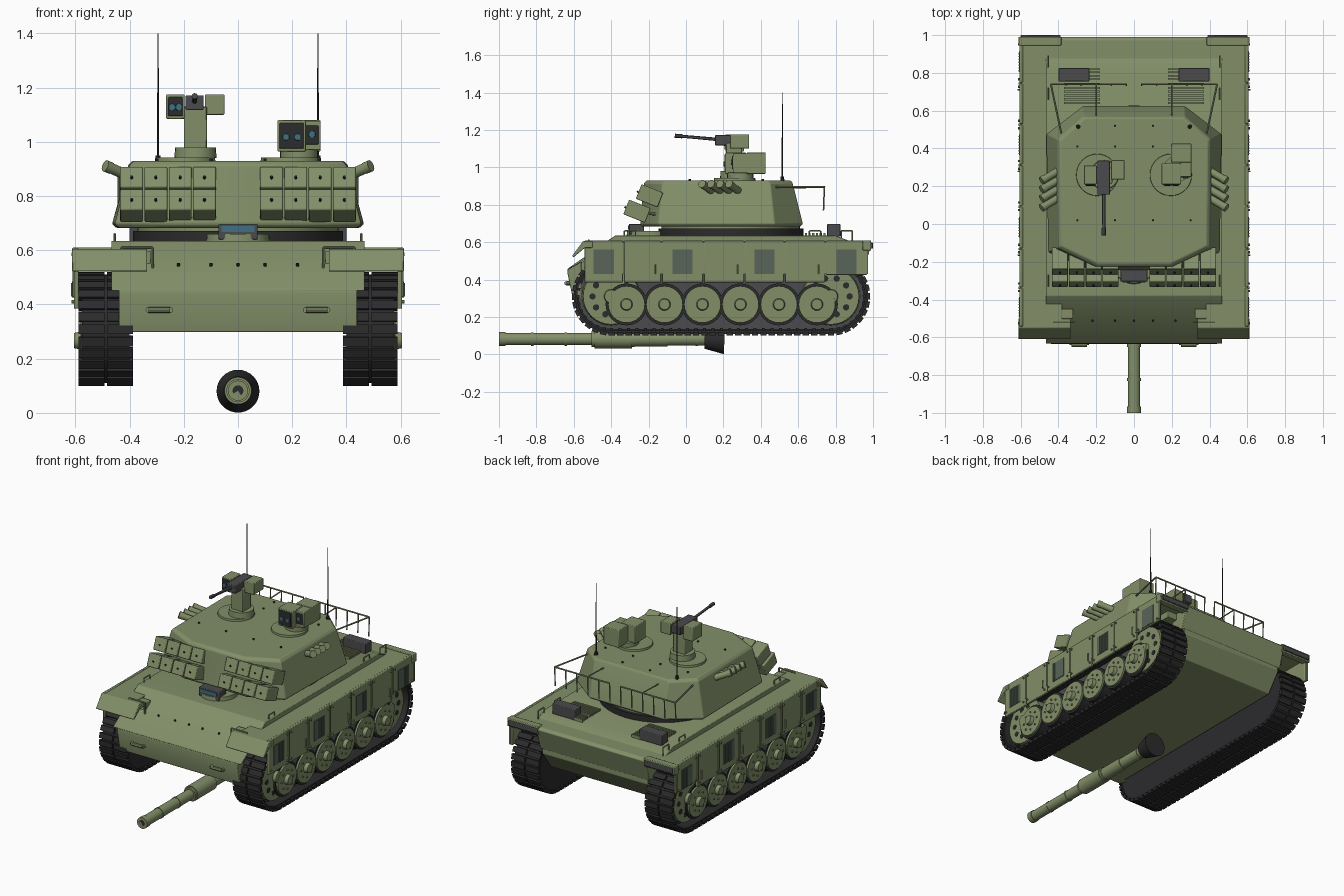
import bpy, bmesh, math
from math import sin, cos, pi
from mathutils import Vector, Matrix

def mat(name, c):
    m = bpy.data.materials.new(name)
    m.diffuse_color = (*c, 1)
    return m

GREEN = mat("green", (0.225, 0.275, 0.14))
DARK = mat("rubber", (0.025, 0.025, 0.027))
STEEL = mat("steel", (0.07, 0.07, 0.075))
MESH = mat("grille", (0.1, 0.13, 0.1))
GLASS = mat("glass", (0.05, 0.16, 0.22))
CREAM = mat("lamp", (0.75, 0.65, 0.45))

def finish(name, bm, m, bevel=0):
    bmesh.ops.recalc_face_normals(bm, faces=bm.faces[:])
    me = bpy.data.meshes.new(name)
    bm.to_mesh(me)
    bm.free()
    me.materials.append(m)
    o = bpy.data.objects.new(name, me)
    bpy.context.collection.objects.link(o)
    if bevel:
        b = o.modifiers.new("bevel", 'BEVEL')
        b.width, b.segments, b.limit_method = bevel, 2, 'ANGLE'
    return o

def box(name, x, y, z, m=GREEN, bevel=0.004, tilt=0):
    bm = bmesh.new()
    c = Vector((sum(x) / 2, sum(y) / 2, sum(z) / 2))
    d = [abs(v[1] - v[0]) for v in (x, y, z)]
    M = Matrix.Translation(c) @ Matrix.Rotation(tilt, 4, 'X') @ Matrix.Diagonal((*d, 1))
    bmesh.ops.create_cube(bm, size=1, matrix=M)
    return finish(name, bm, m, bevel)

def mx(s, a, b):
    return (s * a, s * b)

def cyls(name, items, m=GREEN, n=24):
    # items: (start, end, radius, end radius)
    bm = bmesh.new()
    for p, q, r, r2 in items:
        p, q = Vector(p), Vector(q)
        M = Matrix.Translation((p + q) / 2) @ (q - p).to_track_quat('Z', 'Y').to_matrix().to_4x4()
        bmesh.ops.create_cone(bm, cap_ends=True, segments=n, radius1=r, radius2=r2,
                              depth=(q - p).length, matrix=M)
    return finish(name, bm, m)

def rods(name, pts, r=0.004, m=GREEN, n=8):
    return cyls(name, [(a, b, r, r) for a, b in zip(pts, pts[1:])], m, n)

def loft(name, rings, m=GREEN, bevel=0):
    bm = bmesh.new()
    vs = [[bm.verts.new(p) for p in r] for r in rings]
    n = len(vs[0])
    for a, b in zip(vs, vs[1:]):
        for i in range(n):
            j = (i + 1) % n
            bm.faces.new((a[i], a[j], b[j], b[i]))
    bm.faces.new(vs[0])
    bm.faces.new(vs[-1])
    return finish(name, bm, m, bevel)

def prism(name, yz, x0, x1, m=GREEN, bevel=0.004):
    return loft(name, [[(x, y, z) for y, z in yz] for x in (x0, x1)], m, bevel)

# hull
prism("lower_hull", [(-0.6, 0.298), (-0.62, 0.45), (-0.4, 0.6), (0.95, 0.6), (0.95, 0.42), (0.86, 0.298)], -0.385, 0.385)
prism("nose", [(-0.605, 0.298), (-0.635, 0.44), (-0.63, 0.458), (-0.56, 0.508), (-0.56, 0.298)], -0.44, 0.44)
prism("upper_hull", [(-0.635, 0.45), (-0.63, 0.46), (-0.38, 0.635), (0.8, 0.635), (0.89, 0.6), (0.89, 0.53), (-0.5, 0.53)], -0.467, 0.467)
prism("rear_plate", [(0.85, 0.605), (0.975, 0.605), (0.992, 0.59), (0.95, 0.45), (0.85, 0.45)], -0.4, 0.4)

def stadium(r, k=20):
    pts = [(-0.4 - r * sin(pi * i / k), 0.31 + r * cos(pi * i / k)) for i in range(k + 1)]
    return pts + [(0.775 + r * sin(pi * i / k), 0.31 - r * cos(pi * i / k)) for i in range(k + 1)]

def track_point(t, r):
    L, A = 1.175, pi * r
    t %= 2 * (L + A)
    if t < L:
        return 0.775 - t, 0.31 - r, pi
    if t < L + A:
        a = (t - L) / r
        return -0.4 - r * sin(a), 0.31 - r * cos(a), pi - a
    if t < 2 * L + A:
        return -0.4 + t - L - A, 0.31 + r, 0
    a = (t - 2 * L - A) / r
    return 0.775 + r * sin(a), 0.31 + r * cos(a), -a

WHEELS = (-0.318, -0.115, 0.088, 0.291, 0.497, 0.7)
EDGES = (-0.545, -0.335, -0.13, 0.094, 0.313, 0.527, 0.746, 0.97)

for s, side in ((-1, "left"), (1, "right")):
    # tracks
    o, i = stadium(0.2), stadium(0.182)
    loft("track_band_" + side, [[(s * x, *p) for p in r] for x, r in ((0.4, i), (0.4, o), (0.575, o), (0.575, i), (0.4, i))], DARK)
    bm = bmesh.new()
    N, length = 80, 2 * (1.175 + pi * 0.2)
    for k in range(N):
        y, z, a = track_point(k * length / N, 0.2)
        R = Matrix.Translation((0, y, z)) @ Matrix.Rotation(a, 4, 'X')
        for x, w, h, dz, d in ((0.435, 0.096, 0.02, 0, 0.034), (0.541, 0.096, 0.02, 0, 0.034), (0.488, 0.02, 0.03, -0.015, 0.015)):
            bmesh.ops.create_cube(bm, size=1, matrix=R @ Matrix.Translation((s * x, 0, dz)) @ Matrix.Diagonal((w, d, h, 1)))
    finish("track_links_" + side, bm, DARK)
    prism("track_inner_wall_" + side, stadium(0.176), s * 0.405, s * 0.44, STEEL, 0)

    # road wheels
    for y in WHEELS:
        z = 0.267
        cyls("tyre", [((s * x, y, z), (s * (x + 0.06), y, z), 0.112, 0.112) for x in (0.43, 0.51)], DARK, 32)
        bits = [((s * 0.5, y, z), (s * 0.582, y, z), 0.101, 0.098), ((s * 0.575, y, z), (s * 0.606, y, z), 0.034, 0.028)]
        bits += [((s * 0.575, y + 0.062 * cos(a * pi / 4), z + 0.062 * sin(a * pi / 4)),
                  (s * 0.588, y + 0.062 * cos(a * pi / 4), z + 0.062 * sin(a * pi / 4)), 0.006, 0.006) for a in range(8)]
        cyls("road_wheel", bits)
    # idler and sprocket
    for y, name in ((-0.4, "idler"), (0.775, "sprocket")):
        cyls(name, [((s * 0.44, y, 0.31), (s * 0.56, y, 0.31), 0.155, 0.15), ((s * 0.55, y, 0.31), (s * 0.58, y, 0.31), 0.04, 0.035)], GREEN, 32)
        cyls(name + "_holes", [((s * 0.55, y + 0.1 * cos(a * pi / 5), 0.31 + 0.1 * sin(a * pi / 5)),
                                (s * 0.562, y + 0.1 * cos(a * pi / 5), 0.31 + 0.1 * sin(a * pi / 5)), 0.017, 0.017) for a in range(10)], DARK, 12)

    # fenders, mudguards and skirts
    box("fender", mx(s, 0.38, 0.6), (-0.545, 0.98), (0.575, 0.605))
    prism("front_mudguard", [(-0.5, 0.605), (-0.55, 0.605), (-0.61, 0.525), (-0.6, 0.52), (-0.54, 0.57), (-0.5, 0.57)], s * 0.335, s * 0.612)
    box("rear_mudguard", mx(s, 0.385, 0.612), (0.945, 0.99), (0.555, 0.61))
    box("tail_lamp_bar", mx(s, 0.39, 0.6), (0.985, 1.0), (0.565, 0.597), STEEL)
    for k, (a, b) in enumerate(zip(EDGES, EDGES[1:])):
        box("skirt_panel", mx(s, 0.588, 0.606), (a + 0.003, b - 0.003), (0.425 if k == 6 else 0.385, 0.608))
        if k % 2 == 0:
            c = (a + b) / 2
            box("skirt_grille", mx(s, 0.6, 0.609), (c - 0.054, c + 0.054), (0.43, 0.56), MESH, 0)
            for j in range(7):
                box("grille_slat", mx(s, 0.606, 0.611), (c - 0.05 + j * 0.015, c - 0.044 + j * 0.015), (0.432, 0.558), MESH, 0)
        else:
            rods("skirt_handle", [(s * 0.6, b - 0.035, 0.43), (s * 0.613, b - 0.035, 0.43), (s * 0.613, b - 0.035, 0.48), (s * 0.6, b - 0.035, 0.48)])
        box("skirt_strip", mx(s, 0.6, 0.611), (b - 0.008, b + 0.004), (0.43, 0.6), GREEN, 0)
        cyls("skirt_bolts", [((s * 0.6, y, z), (s * 0.614, y, z), 0.006, 0.006) for y in (a + 0.02, b - 0.02) for z in (0.41 + 0.03 * (k == 6), 0.585)], GREEN, 8)

    # headlights with guards, tow hooks and deck handles
    box("headlight_housing", mx(s, 0.322, 0.39), (-0.5, -0.45), (0.54, 0.598))
    box("headlight_lens", mx(s, 0.337, 0.38), (-0.507, -0.495), (0.55, 0.588), CREAM)
    x0, x1 = s * 0.315, s * 0.43
    rods("headlight_guard", [(x0, -0.52, 0.53), (x0, -0.52, 0.61), (x1, -0.52, 0.61), (x1, -0.52, 0.54)], 0.005)
    rods("tow_hook", [(s * 0.25, -0.615, 0.38), (s * 0.25, -0.64, 0.38), (s * 0.33, -0.64, 0.38), (s * 0.33, -0.615, 0.38)], 0.011)
    for y in (-0.33, 0.66, 0.83):
        rods("deck_handle", [(s * 0.455, y, 0.6), (s * 0.455, y, 0.66), (s * 0.455, y + 0.06, 0.66), (s * 0.455, y + 0.06, 0.6)])

    # engine deck grilles and exhaust covers
    for k in range(6):
        box("deck_slat", mx(s, 0.18, 0.37), (0.635 + 0.02 * k, 0.646 + 0.02 * k), (0.63, 0.65), GREEN, 0)
    for k in range(4):
        box("inner_slat", mx(s, 0.18, 0.25), (0.765 + 0.017 * k, 0.773 + 0.017 * k), (0.63, 0.65), GREEN, 0)
    box("exhaust_cover", mx(s, 0.235, 0.4), (0.755, 0.825), (0.63, 0.698), STEEL)

    # reactive armour blocks with brackets
    for k in range(4):
        x = 0.082 + 0.0895 * k
        for y, z in ((-0.195, 0.848), (-0.262, 0.765)):
            box("armour_block", mx(s, x, x + 0.084), (y - 0.062, y + 0.062), (z - 0.042, z + 0.042), GREEN, 0.005, -0.38)
            cyls("armour_bolts", [((s * (x + 0.042), y - 0.04, z), (s * (x + 0.042), y - 0.066, z + 0.025), 0.005, 0.005)], DARK, 8)
            rods("armour_bracket", [(s * (x + 0.042), y, z), (s * (x + 0.042), -0.08, z - 0.03)], 0.008)

    # smoke launchers
    for k in range(4):
        y = 0.115 + 0.048 * k
        p, q = Vector((s * 0.405, y + 0.02, 0.875)), Vector((s * 0.49, y - 0.03, 0.912))
        cyls("smoke_launcher", [(p, q, 0.02, 0.02), (p.lerp(q, 0.75), q, 0.022, 0.022)], GREEN, 16)
    # antennas
    cyls("antenna", [((s * 0.295, 0.515, 0.92), (s * 0.295, 0.515, 0.95), 0.012, 0.009), ((s * 0.295, 0.515, 0.95), (s * 0.295, 0.515, 1.4), 0.004, 0.002)], DARK, 8)
    # turret rear rail
    rods("rail", [(s * 0.385, 0.48, 0.895), (s * 0.44, 0.74, 0.895), (s * 0.04, 0.74, 0.895)], 0.005)
    for k in range(6):
        x = s * (0.04 + 0.08 * k)
        rods("rail_post", [(x, 0.74, 0.895), (x, 0.735, 0.77)])
    rods("rail_brace", [(s * 0.2, 0.57, 0.89), (s * 0.2, 0.74, 0.895)])

# turret
def octo(y0, y1, y2, y3, xf, xa, xb, xr, z):
    half = [(xf, y0), (xa, y1), (xb, y2), (xr, y3)]
    return [(x, y, z) for x, y in half] + [(-x, y, z) for x, y in reversed(half)]

cyls("turret_ring", [((0, 0.24, 0.625), (0, 0.24, 0.672), 0.388, 0.388)], DARK, 48)
cyls("turret_collar", [((0, 0.24, 0.67), (0, 0.24, 0.69), 0.37, 0.37)], GREEN, 48)
loft("turret", [octo(-0.235, -0.14, 0.47, 0.61, 0.23, 0.44, 0.45, 0.26, 0.683),
                octo(-0.245, -0.15, 0.475, 0.625, 0.23, 0.455, 0.465, 0.27, 0.697),
                octo(-0.225, -0.125, 0.45, 0.57, 0.2, 0.4, 0.405, 0.27, 0.915),
                octo(-0.21, -0.115, 0.44, 0.56, 0.19, 0.385, 0.39, 0.26, 0.93)], GREEN, 0.005)
cyls("roof_bolts", [((x, y, 0.925), (x, y, 0.938), 0.006, 0.006) for x in (-0.3, -0.1, 0.1, 0.3) for y in (0.02, 0.41, 0.52)], DARK, 8)
cyls("glacis_bolts", [((x, -0.51, 0.54), (x, -0.514, 0.552), 0.006, 0.006) for x in (-0.22, -0.1, 0, 0.1, 0.22)], DARK, 8)

# driver hatch and periscope
cyls("driver_hatch", [((0, -0.2, 0.63), (0, -0.2, 0.66), 0.118, 0.115)], GREEN, 32)
box("driver_periscope", (-0.072, 0.072), (-0.305, -0.225), (0.64, 0.697), STEEL)
box("periscope_glass", (-0.06, 0.06), (-0.31, -0.3), (0.668, 0.69), GLASS, 0)

# remote weapon station
cyls("left_hatch", [((-0.195, 0.26, 0.925), (-0.195, 0.26, 0.943), 0.112, 0.11)], GREEN, 32)
cyls("weapon_base", [((-0.157, 0.26, 0.94), (-0.157, 0.26, 0.98), 0.078, 0.075)])
box("weapon_column", (-0.2, -0.115), (0.215, 0.3), (0.97, 1.13))
box("ammo_box", (-0.122, -0.05), (0.235, 0.338), (1.1, 1.175))
box("weapon_sight", (-0.265, -0.197), (0.21, 0.31), (1.085, 1.175))
box("weapon_sight_face", (-0.258, -0.204), (0.205, 0.215), (1.095, 1.165), DARK)
box("gun_receiver", (-0.193, -0.127), (0.155, 0.335), (1.118, 1.172), STEEL)
cyls("machine_gun_barrel", [((-0.16, 0.16, 1.15), (-0.16, -0.02, 1.166), 0.009, 0.008), ((-0.16, -0.02, 1.166), (-0.16, -0.06, 1.169), 0.011, 0.011)], STEEL, 12)

# commander sight
cyls("right_hatch", [((0.195, 0.26, 0.925), (0.195, 0.26, 0.943), 0.112, 0.11)], GREEN, 32)
cyls("sight_base", [((0.225, 0.29, 0.94), (0.225, 0.29, 0.972), 0.07, 0.07)])
box("main_sight", (0.145, 0.25), (0.21, 0.32), (0.965, 1.08))
box("main_sight_face", (0.153, 0.242), (0.205, 0.215), (0.975, 1.07), DARK)
box("rear_sight", (0.195, 0.305), (0.325, 0.425), (0.965, 1.08))
box("side_sight", (0.24, 0.305), (0.25, 0.34), (0.97, 1.075))
box("side_sight_face", (0.248, 0.297), (0.245, 0.255), (0.99, 1.06), DARK)
cyls("sight_lenses", [((x, y, z), (x, y - 0.006, z), 0.013, 0.012) for x, y, z in
     ((0.177, 0.206, 1.018), (0.22, 0.206, 1.018), (0.273, 0.246, 1.028), (-0.243, 0.206, 1.128), (-0.218, 0.206, 1.128))], GLASS, 16)

# main gun resting under the hull
G = ((-1.0, -0.965, 0.037), (-0.975, -0.49, 0.033), (-0.83, -0.815, 0.036), (-0.65, -0.635, 0.036), (-0.49, -0.29, 0.05),
     (-0.505, -0.275, 0.043), (-0.29, -0.1, 0.04), (-0.1, 0.12, 0.035), (0.05, 0.065, 0.038))
cyls("main_gun", [((0, a, 0.082), (0, b, 0.082), r, r) for a, b, r in G], GREEN, 32)
cyls("muzzle_bore", [((0, -1.0, 0.082), (0, -0.98, 0.082), 0.02, 0.02)], DARK)
cyls("gun_boot", [((0, 0.1, 0.082), (0, 0.205, 0.08), 0.052, 0.079)], DARK, 32)

# smooth round parts, keep hard edges
bpy.ops.object.select_all(action='DESELECT')
for ob in bpy.context.scene.objects:
    ob.select_set(True)
bpy.context.view_layer.objects.active = ob
bpy.ops.object.shade_smooth_by_angle(angle=math.radians(30))
